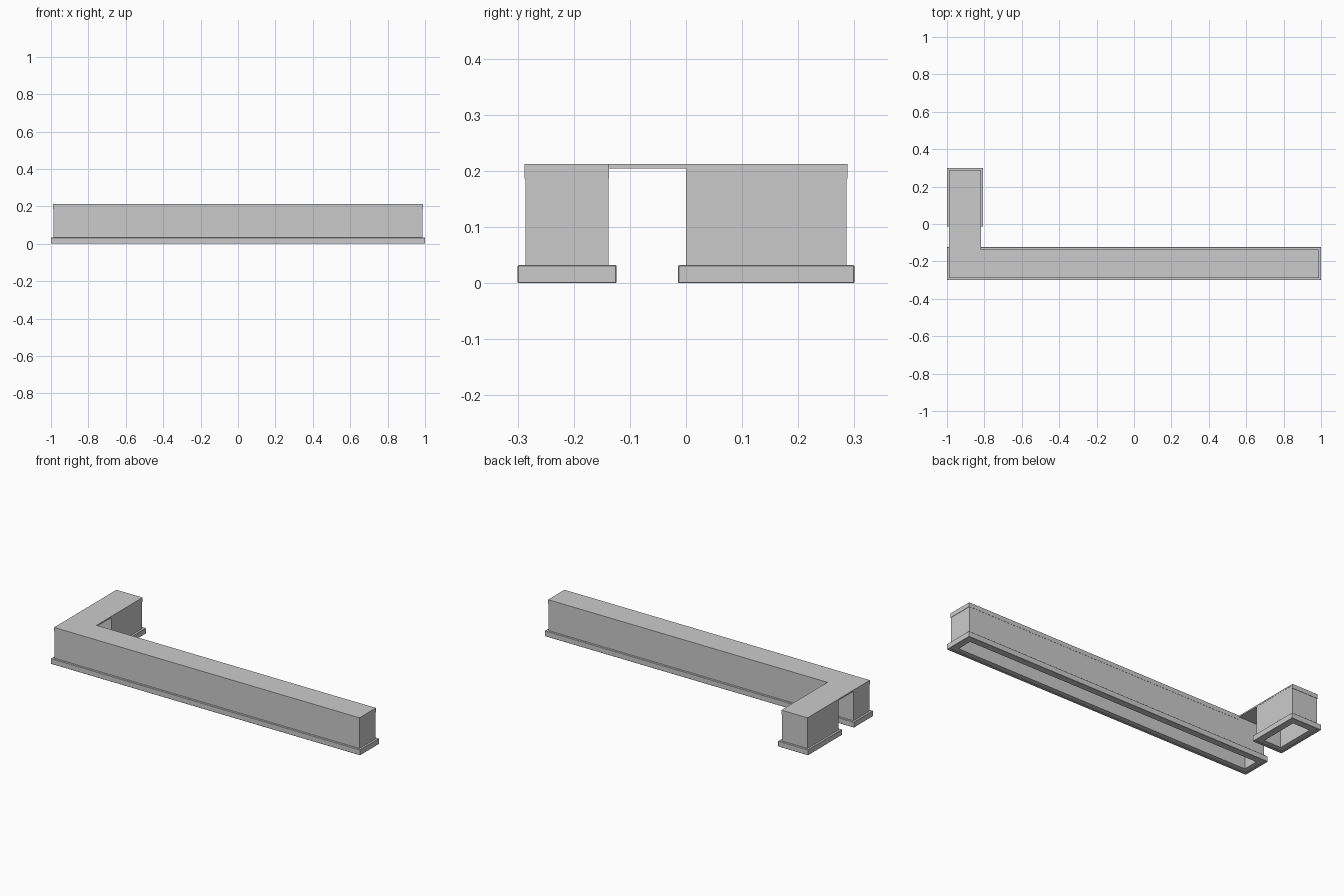
import bpy, bmesh

if "Cube" in bpy.data.objects:
    bpy.data.objects.remove(bpy.data.objects["Cube"])

def finish(name, bm, bevel=0.0):
    bmesh.ops.recalc_face_normals(bm, faces=bm.faces)
    mesh = bpy.data.meshes.new(name)
    bm.to_mesh(mesh)
    bm.free()
    ob = bpy.data.objects.new(name, mesh)
    bpy.context.collection.objects.link(ob)
    if bevel:
        m = ob.modifiers.new("soft_edge", "BEVEL")
        m.width = bevel
        m.segments = 1
    return ob

def prism(name, outline, z0, z1, bevel=0.0):
    """Extrude a closed outline from z0 up to z1."""
    bm = bmesh.new()
    face = bm.faces.new([bm.verts.new((x, y, z0)) for x, y in outline])
    new = bmesh.ops.extrude_face_region(bm, geom=[face])["geom"]
    bmesh.ops.translate(bm, vec=(0, 0, z1 - z0),
                        verts=[v for v in new if isinstance(v, bmesh.types.BMVert)])
    return finish(name, bm, bevel)

def rect(x0, x1, y0, y1):
    return [(x0, y0), (x1, y0), (x1, y1), (x0, y1)]

def frame(name, x0, x1, y0, y1, wall, z0, z1, bevel=0.0):
    """Rectangular ring of walls, open at top and bottom."""
    bm = bmesh.new()
    loops = []
    for inset, z in ((0, z0), (0, z1), (wall, z1), (wall, z0)):
        loops.append([bm.verts.new((x, y, z)) for x, y in
                      rect(x0 + inset, x1 - inset, y0 + inset, y1 - inset)])
    for k in range(4):
        a, b = loops[k], loops[(k + 1) % 4]
        for i in range(4):
            j = (i + 1) % 4
            bm.faces.new((a[i], a[j], b[j], b[i]))
    return finish(name, bm, bevel)

STEP = 0.014       # how far the plinth stands out from the walls
WALL = 0.028
SLAB_Z, TOP_Z, LIP_Z = 0.204, 0.212, 0.187

# two hollow counter runs, each with a projecting plinth
runs = {"front_counter": (-1.0, 1.0, -0.30, -0.124),
        "return_counter": (-1.0, -0.806, -0.014, 0.30)}
for name, (x0, x1, y0, y1) in runs.items():
    frame(name + "_plinth", x0, x1, y0, y1, STEP, 0, 0.032, 0.0012)
    frame(name + "_walls", x0 + STEP, x1 - STEP, y0 + STEP, y1 - STEP,
          WALL, 0.002, SLAB_Z)

# thin L-shaped worktop bridging the gap
X, Y, IN_X, IN_Y = 0.988, 0.288, -0.819, -0.137
prism("worktop", [(-X, -Y), (X, -Y), (X, IN_Y), (IN_X, IN_Y), (IN_X, Y), (-X, Y)],
      SLAB_Z, TOP_Z)

# lips hanging from the worktop edges
T = 0.006
lips = {"front_lip": (-X, X, -Y, -Y + T),
        "end_lip": (X - T, X, -Y, IN_Y),
        "inner_lip": (IN_X, X, IN_Y - T, IN_Y),
        "return_lip": (-X, IN_X, Y - T, Y)}
for name, r in lips.items():
    prism(name, rect(*r), LIP_Z, SLAB_Z)
